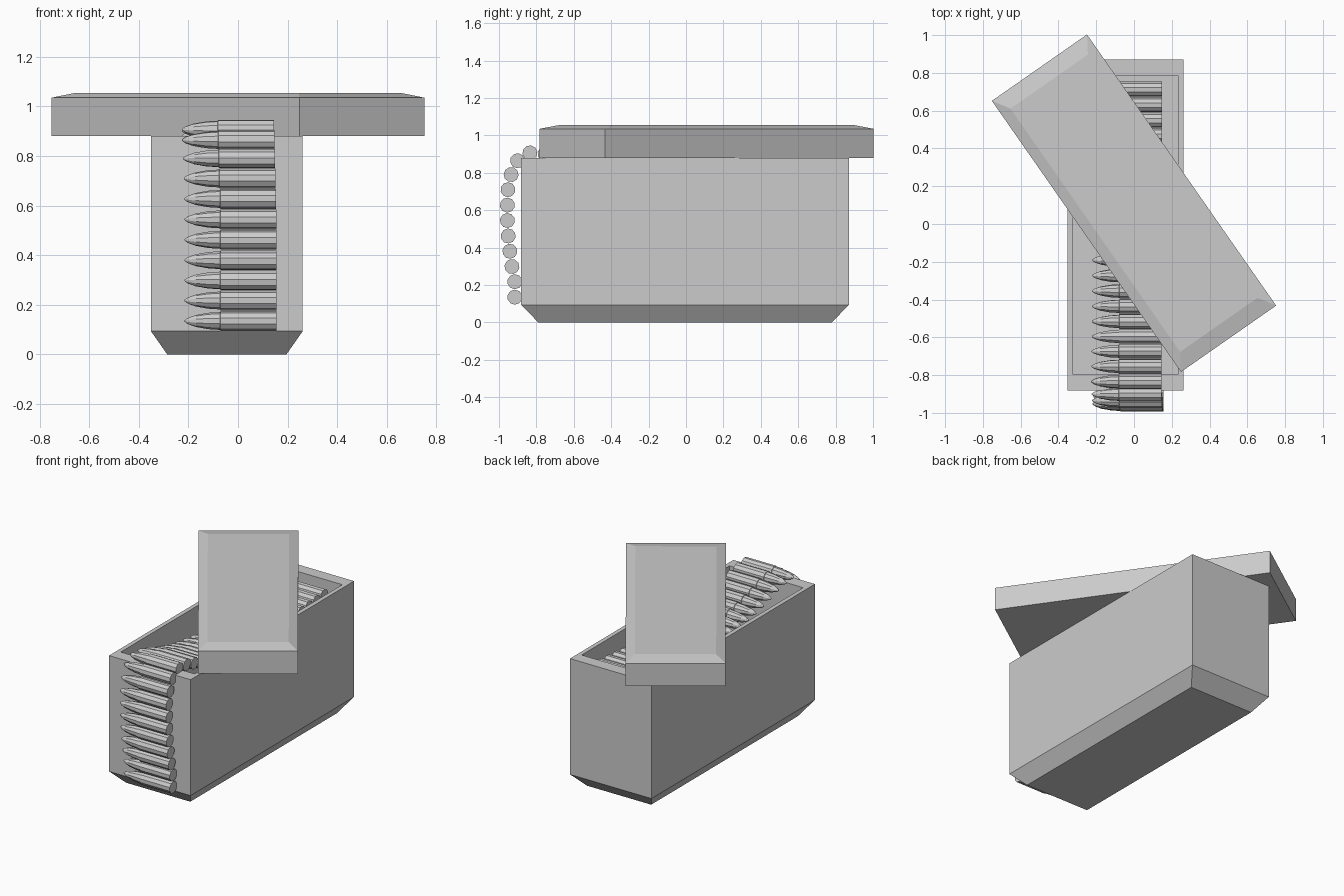
import bpy, bmesh
from math import atan2, cos, sin, pi, radians
from mathutils import Vector, Matrix

if "Cube" in bpy.data.objects:
    bpy.data.objects.remove(bpy.data.objects["Cube"])


def loft(name, rings, smooth=False):
    """Skin a list of point rings and cap both ends."""
    bm = bmesh.new()
    loops = [[bm.verts.new(p) for p in ring] for ring in rings]
    n = len(loops[0])
    for a, b in zip(loops, loops[1:]):
        for i in range(n):
            j = (i + 1) % n
            bm.faces.new((a[i], a[j], b[j], b[i]))
    bm.faces.new(loops[0][::-1])
    bm.faces.new(loops[-1])
    bmesh.ops.recalc_face_normals(bm, faces=bm.faces)
    mesh = bpy.data.meshes.new(name)
    bm.to_mesh(mesh)
    bm.free()
    ob = bpy.data.objects.new(name, mesh)
    bpy.context.collection.objects.link(ob)
    return ob


def rect(hx, hy, z):
    return [(-hx, -hy, z), (hx, -hy, z), (hx, hy, z), (-hx, hy, z)]


# Open box: tapered foot, straight walls, rim and hollow inside
box = loft("ammo_box", [
    rect(0.24, 0.785, 0), rect(0.306, 0.876, 0.094), rect(0.306, 0.876, 0.88),
    rect(0.277, 0.792, 0.88), rect(0.277, 0.792, 0.12)])
box.location = (-0.045, -0.005, 0)

# Lid resting askew across the box
lid = loft("lid", [
    rect(0.307, 0.875, 0.88), rect(0.307, 0.875, 1.035), rect(0.25, 0.785, 1.055)])
lid.location = (0, 0.11, 0)
lid.rotation_euler.z = radians(34.9)

# One cartridge lying along x, tip toward -x
SIDES = 10
profile = [(0.155, 0.040), (-0.07, 0.040), (-0.072, 0.036), (-0.12, 0.033),
           (-0.17, 0.024), (-0.203, 0.012), (-0.215, 0.003)]
cartridge = loft("cartridge_01", [
    [(x, r * cos(2 * pi * i / SIDES), r * sin(2 * pi * i / SIDES)) for i in range(SIDES)]
    for x, r in profile])

# Belt path (y, z): hangs down the front, over the rim, then sags inside
path = [Vector(p) for p in [
    (-0.915, 0.135), (-0.915, 0.22), (-0.935, 0.32), (-0.95, 0.45), (-0.957, 0.58),
    (-0.952, 0.71), (-0.935, 0.79), (-0.908, 0.857), (-0.865, 0.902), (-0.80, 0.912),
    (-0.70, 0.89), (-0.58, 0.85), (-0.40, 0.805), (-0.15, 0.775), (0.15, 0.77),
    (0.45, 0.79), (0.75, 0.815)]]
STEP = 0.0825
spots, carry = [], 0.0
for a, b in zip(path, path[1:]):
    seg = (b - a).length
    while carry <= seg:
        spots.append((a.lerp(b, carry / seg), atan2(b.y - a.y, b.x - a.x)))
        carry += STEP
    carry -= seg

# Linked copies of the cartridge along the belt
for i, (p, ang) in enumerate(spots):
    ob = cartridge if i == 0 else bpy.data.objects.new(f"cartridge_{i + 1:02d}", cartridge.data)
    if i:
        bpy.context.collection.objects.link(ob)
    shift = -0.01 * min(1, max(0, p.y - 0.6) / 0.3)
    ob.matrix_world = Matrix.Translation((shift, p.x, p.y)) @ Matrix.Rotation(ang, 4, 'X')
